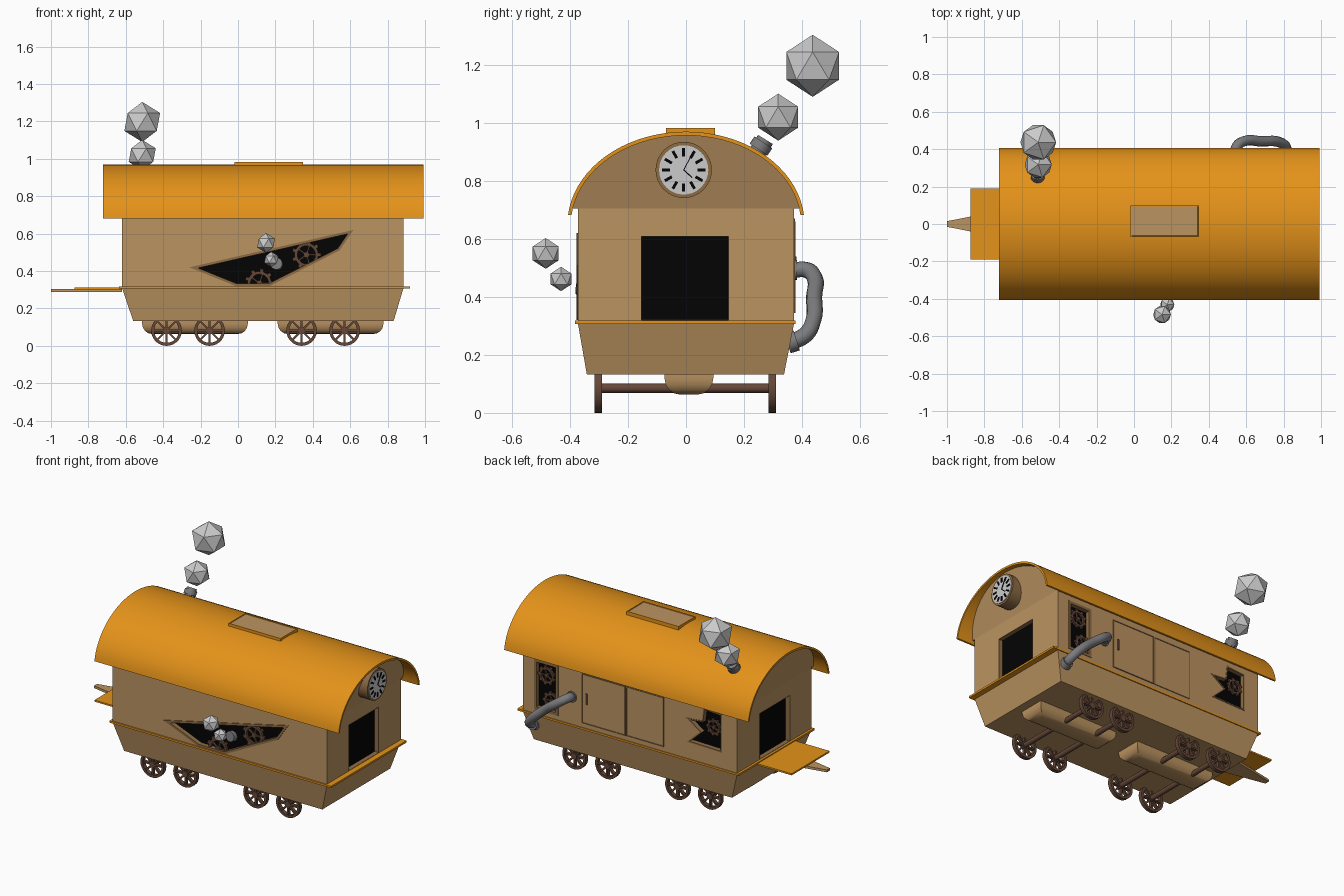
import bpy, bmesh, math
from mathutils import Vector, Matrix

if "Cube" in bpy.data.objects:
    bpy.data.objects.remove(bpy.data.objects["Cube"])

def mat(name, *c):
    m = bpy.data.materials.new(name)
    m.diffuse_color = (*c, 1)
    m.use_nodes = True
    m.node_tree.nodes["Principled BSDF"].inputs["Base Color"].default_value = m.diffuse_color
    return m

ORANGE = mat("orange", .78, .29, .01)
TAN = mat("tan", .5, .295, .12)
TRIM = mat("dark_tan", .27, .15, .06)
BROWN = mat("brown", .13, .065, .04)
BLACK = mat("black", .001, .001, .001)
GREY = mat("pipe_grey", .2, .2, .21)
WHITE = mat("dial", .6, .6, .6)

def finish(name, bm, *mats, smooth=False):
    bmesh.ops.recalc_face_normals(bm, faces=bm.faces)
    me = bpy.data.meshes.new(name)
    bm.to_mesh(me)
    bm.free()
    ob = bpy.data.objects.new(name, me)
    bpy.context.collection.objects.link(ob)
    for m in mats:
        me.materials.append(m)
    if smooth:
        bpy.ops.object.select_all(action='DESELECT')
        ob.select_set(True)
        bpy.context.view_layer.objects.active = ob
        bpy.ops.object.shade_smooth_by_angle(angle=math.radians(35))
    return ob

def loft(name, A, B, *mats, inset=0, deep=.003, smooth=False):
    """Solid between two matching outlines; optionally sink a pane into the second."""
    bm = bmesh.new()
    va, vb = [[bm.verts.new(p) for p in P] for P in (A, B)]
    bm.faces.new(va)
    front = bm.faces.new(vb)
    for i in range(len(va)):
        bm.faces.new((va[i - 1], va[i], vb[i], vb[i - 1]))
    bmesh.ops.recalc_face_normals(bm, faces=bm.faces)
    if inset:
        for t, d in ((inset, 0), (.0005, -deep)):
            bmesh.ops.inset_region(bm, faces=[front], thickness=t, depth=d, use_even_offset=True)
        front.material_index = 1
    return finish(name, bm, *mats, smooth=smooth)

def prism(name, pts, axis, a, b, *mats, **kw):
    k = 'xyz'.index(axis)
    A, B = [[(*p[:k], d, *p[k:]) for p in pts] for d in (a, b)]
    return loft(name, A, B, *mats, **kw)

def opening(name, pts, axis, out, rim, inset):
    """Cut a recess in the body and fill it with a framed black pane."""
    s = math.copysign(1, out)
    cut = prism(name + "_cutter", pts, axis, out - s * .03, out + s * .05)
    cut.hide_render = True
    cut.display_type = 'WIRE'
    mod = body.modifiers.new(name, 'BOOLEAN')
    mod.object = cut
    mod.solver = 'EXACT'
    prism(name, pts, axis, out - s * .035, out + s * rim, TRIM, BLACK, inset=inset, deep=.028)

def rect(a0, a1, b0, b1):
    return [(a0, b0), (a1, b0), (a1, b1), (a0, b1)]

def add_cyl(bm, p, q, r, n):
    p, q = Vector(p), Vector(q)
    m = Matrix.Translation((p + q) / 2) @ (q - p).to_track_quat('Z', 'Y').to_matrix().to_4x4()
    bmesh.ops.create_cone(bm, cap_ends=True, segments=n, radius1=r, radius2=r,
                          depth=(q - p).length, matrix=m)

def cyl(name, p, q, r, m, n=20):
    bm = bmesh.new()
    add_cyl(bm, p, q, r, n)
    return finish(name, bm, m, smooth=True)

def wheel(name, x, y, z, R, w, rim, spokes, teeth=0, floor=-1):
    """Spoked wheel or toothed gear facing along y, cut off below floor."""
    bm = bmesh.new()
    n = 28
    rings = [[bm.verts.new((r * math.cos(i * math.tau / n), d, r * math.sin(i * math.tau / n)))
              for i in range(n)]
             for r, d in ((R, -w / 2), (R, w / 2), (R - rim, w / 2), (R - rim, -w / 2))]
    for A, B in zip(rings, rings[1:] + rings[:1]):
        for i in range(n):
            bm.faces.new((A[i - 1], A[i], B[i], B[i - 1]))
    add_cyl(bm, (0, -w * .5, 0), (0, w * .5, 0), R * .24, 14)
    bars = [(i * math.tau / spokes, R * .5, R - rim, R * .13) for i in range(spokes)]
    bars += [(i * math.tau / teeth, R * 1.06, R * .3, R * .3) for i in range(teeth)]
    for a, mid, ln, th in bars:
        bmesh.ops.create_cube(bm, size=1, matrix=Matrix.Rotation(-a, 4, 'Y') @
                              Matrix.Translation((mid, 0, 0)) @ Matrix.Diagonal((ln, w * .8, th, 1)))
    bmesh.ops.translate(bm, verts=bm.verts, vec=(x, y, z))
    bmesh.ops.bisect_plane(bm, geom=bm.verts[:] + bm.edges[:] + bm.faces[:],
                           plane_co=(0, 0, floor), plane_no=(0, 0, -1), clear_outer=True)
    return finish(name, bm, BROWN, smooth=True)

def arch(a, b, zc, z0, n=36):
    t = math.asin((z0 - zc) / b)
    return [(a * math.cos(t + (math.pi - 2 * t) * i / n),
             zc + b * math.sin(t + (math.pi - 2 * t) * i / n)) for i in range(n + 1)]

# Body, outward-leaning gables, arched roof shell, tapered hull and trim rail
X0, X1, W = -.62, .885, .373
body = prism("body", rect(-W, W, .31, .71), 'x', X0, X1, TAN)
G = arch(.398, .31, .65, .705)
loft("gables", [(X0 - (z - .705) * .31, y, z) for y, z in G],
     [(X1 + (z - .705) * .31, y, z) for y, z in G], TAN)
prism("roof", arch(.409, .32, .65, .682) + arch(.397, .307, .65, .682)[::-1], 'x', -.723, .992,
      ORANGE, smooth=True)
loft("hull", [(x, y, .132) for x, y in rect(-.56, .832, -.342, .338)],
     [(x, y, .31) for x, y in rect(X0, X1, -W, W)], TAN)
prism("trim_rail", rect(-.635, .92, -.382, .378), 'z', .306, .318, ORANGE)

# Roof hatch, end platform and tapered tongue
prism("roof_hatch", rect(-.018, .347, -.069, .1), 'z', .95, .983, ORANGE, TAN, inset=.006)
prism("platform", rect(-.875, -.62, -.19, .19), 'z', .302, .312, ORANGE)
prism("tongue", [(-.62, -.09), (-.62, .09), (-1, .015), (-1, -.015)], 'z', .288, .303, TAN)

# Recessed doorways and windows with gears
opening("doorway_right", rect(-.155, .147, .32, .61), 'x', X1, .001, .001)
opening("doorway_left", rect(-.155, .147, .32, .61), 'x', X0, .001, .001)
opening("front_window", [(-.26, .42), (-.013, .32), (.17, .32), (.543, .51), (.617, .62)],
        'y', -W, .005, .014)
opening("back_window", rect(.635, .805, .345, .665), 'y', W, .003, .017)
opening("broken_window", [(-.515, .66), (-.385, .67), (-.375, .585), (-.265, .575), (-.36, .51),
                          (-.27, .425), (-.515, .42)], 'y', W, .003, .008)
for i, (x, s, z, r, f) in enumerate([(.366, -1, .487, .064, 0), (.115, -1, .335, .064, .325),
                                     (.725, 1, .575, .05, 0), (.69, 1, .42, .05, .36),
                                     (-.45, 1, .56, .045, 0)]):
    wheel(f"gear_{i}", x, s * .361, z, r, .014, r * .25, 5, 9, f)

# Sliding doors on the back
prism("sliding_door_1", rect(.165, .47, .345, .66), 'y', .36, .378, TRIM, TAN, inset=.006)
prism("sliding_door_2", rect(-.105, .16, .345, .66), 'y', .36, .376, TRIM, TAN, inset=.006)
prism("door_handle", rect(.43, .44, .47, .54), 'y', .37, .381, BROWN)

# Wheels and axles
for i, x in enumerate((-.382, -.152, .34, .57)):
    cyl(f"axle_{i}", (x, -.3, .085), (x, .3, .085), .016, BROWN, 12)
    for side in (-1, 1):
        wheel(f"wheel_{i}_{side}", x, side * .3 - .003, .082, .082, .026, .016, 8)

# Rounded tanks under the floor
for i, x in enumerate((-.23, .495)):
    bm = bmesh.new()
    bmesh.ops.create_cube(bm, size=1, matrix=Matrix.Translation((x, .01, .103)) @
                          Matrix.Diagonal((.565, .168, .08, 1)))
    es = [e for e in bm.edges if max(v.co.z for v in e.verts) < .1]
    bmesh.ops.bevel(bm, geom=es, offset=.055, segments=4, profile=.5, affect='EDGES')
    finish(f"under_tank_{i}", bm, TAN, smooth=True)

# Clock on the right gable
cyl("clock_case", (.9, -.008, .838), (.982, -.008, .838), .097, TRIM, 32)
cyl("clock_dial", (.96, -.008, .838), (.986, -.008, .838), .085, WHITE, 32)
marks = [(30 * i, .047, .075, .01) for i in range(12)] + [(28, 0, .066, .003), (132, 0, .04, .004)]
for i, (deg, r0, r1, w) in enumerate(marks):
    u = Vector((math.sin(math.radians(deg)), math.cos(math.radians(deg))))
    v = Vector((u.y, -u.x)) * w / 2
    pts = [u * r0 - v, u * r1 - v, u * r1 + v, u * r0 + v]
    prism(f"clock_mark_{i}", [p + Vector((-.008, .838)) for p in pts], 'x', .984, .99, BLACK)

# Bent pipe on the back
cu = bpy.data.curves.new("back_pipe", 'CURVE')
cu.dimensions = '3D'
cu.bevel_depth = .028
cu.bevel_resolution = 3
cu.materials.append(GREY)
path = [(.54, .37, .493), (.55, .415, .493), (.59, .443, .467), (.68, .442, .40), (.775, .438, .315),
        (.812, .41, .268), (.815, .36, .243)]
sp = cu.splines.new('BEZIER')
sp.bezier_points.add(len(path) - 1)
for bp, p in zip(sp.bezier_points, path):
    bp.co = p
    bp.handle_left_type = bp.handle_right_type = 'AUTO'
bpy.context.collection.objects.link(bpy.data.objects.new("back_pipe", cu))

# Pipe flanges, chimney, front exhaust and faceted smoke puffs
for name, p, q, r in [("pipe_flange_top", (.54, .36, .493), (.54, .382, .493), .034),
                      ("pipe_flange_low", (.815, .35, .24), (.815, .382, .25), .036),
                      ("chimney", (-.515, .21, .84), (-.515, .274, .943), .03),
                      ("chimney_collar", (-.515, .25, .908), (-.515, .267, .933), .037),
                      ("front_exhaust", (.21, -.34, .435), (.205, -.375, .44), .032)]:
    cyl(name, p, q, r, GREY)
for i, (p, r) in enumerate([((-.512, .318, 1.02), .081), ((-.512, .437, 1.197), .107),
                            ((.178, -.431, .462), .042), ((.15, -.484, .55), .053)]):
    bm = bmesh.new()
    bmesh.ops.create_icosphere(bm, subdivisions=1, radius=r, matrix=Matrix.Translation(p))
    finish(f"smoke_puff_{i}", bm)
